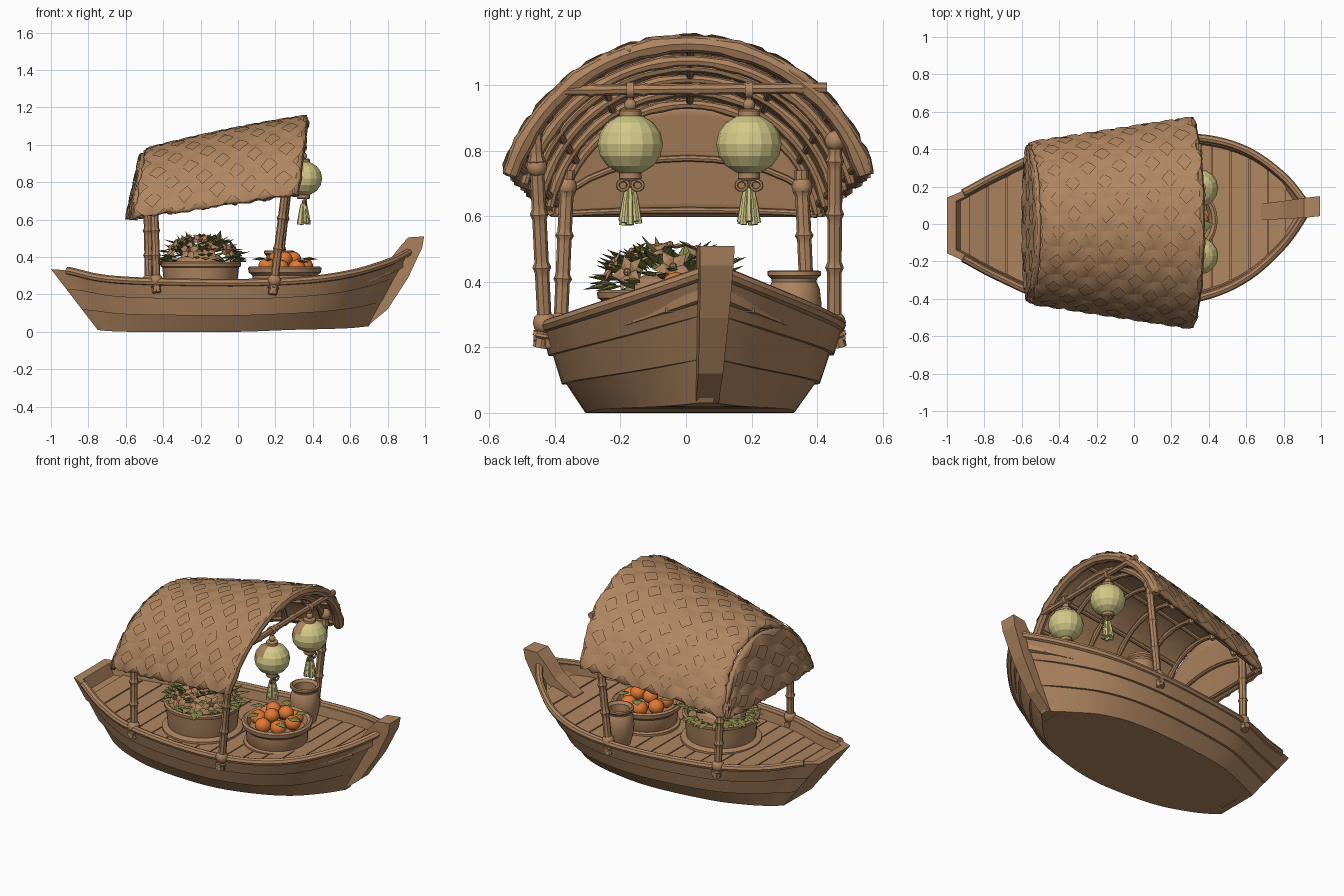
import bpy, bmesh, math, random
from mathutils import Vector as V

if "Cube" in bpy.data.objects:
    bpy.data.objects.remove(bpy.data.objects["Cube"])
random.seed(4)
R = random.uniform

def mat(name, c):
    m = bpy.data.materials.new(name); m.diffuse_color = (*c, 1); return m
WOOD = mat("warm brown", (.43, .236, .118)); YEL = mat("pale yellow", (.66, .59, .25))
OLIVE = mat("olive leaf", (.23, .23, .065)); ORANGE = mat("orange fruit", (.75, .19, .035))

def mesh(name, parts, m=WOOD, smooth=35):
    vs, fs = [], []
    for v, f in parts:
        o = len(vs); vs += [tuple(p) for p in v]; fs += [[i + o for i in q] for q in f]
    me = bpy.data.meshes.new(name); me.from_pydata(vs, [], fs)
    bm = bmesh.new(); bm.from_mesh(me)
    bmesh.ops.recalc_face_normals(bm, faces=bm.faces); bm.to_mesh(me); bm.free()
    me.materials.append(m)
    ob = bpy.data.objects.new(name, me); bpy.context.collection.objects.link(ob)
    if smooth:
        bpy.ops.object.select_all(action='DESELECT')
        ob.select_set(True); bpy.context.view_layer.objects.active = ob
        bpy.ops.object.shade_smooth_by_angle(angle=math.radians(smooth))
    return ob

def loft(rings, cap=True):
    n = len(rings[0]); v = [p for r in rings for p in r]; f = []
    for i in range(len(rings) - 1):
        for j in range(n):
            k = (j + 1) % n
            f.append([i*n + j, i*n + k, (i+1)*n + k, (i+1)*n + j])
    if cap: f += [list(range(n))[::-1], [len(v) - n + j for j in range(n)]]
    return v, f

def grid(fn, nu, nv):
    v = [fn(i / nu, j / nv) for i in range(nu + 1) for j in range(nv + 1)]; w = nv + 1
    return v, [[i*w + j, i*w + j + 1, (i+1)*w + j + 1, (i+1)*w + j] for i in range(nu) for j in range(nv)]

def tube(pts, rad, ref=(1, 0, 0), n=8):
    pts = [V(p) for p in pts]; rings = []
    for i, p in enumerate(pts):
        t = (pts[min(i+1, len(pts)-1)] - pts[max(i-1, 0)]).normalized()
        a = t.cross(V(ref)).normalized(); b = t.cross(a)
        r = rad(i / (len(pts) - 1)) if callable(rad) else rad
        rings.append([p + (a*math.cos(2*math.pi*k/n) + b*math.sin(2*math.pi*k/n))*r for k in range(n)])
    return loft(rings)

def bamboo(a, b, r, nodes, ref=(1, 0, 0)):
    a, b = V(a), V(b); k = nodes * 10
    return tube([a.lerp(b, i/k) for i in range(k+1)], lambda t: r*(1.3 if abs((t*nodes) % 1 - .5) < .06 else 1), ref)

def lathe(prof, c, n=24):
    return loft([[(c[0]+r*math.cos(2*math.pi*k/n), c[1]+r*math.sin(2*math.pi*k/n), c[2]+z)
                  for k in range(n)] for r, z in prof])

def ball(c, r, n=12, sz=1):
    m = n // 2
    return lathe([(max(r*math.sin(math.pi*i/m), .001), -r*sz*math.cos(math.pi*i/m)) for i in range(m+1)], c, n)

# ---- hull: rail x,z,half width then bottom x,z,half width
ST = [(-1, .335, .145, -.75, .01, .12), (-.9, .325, .19, -.69, .004, .155), (-.72, .285, .285, -.57, 0, .21),
      (-.45, .268, .395, -.36, 0, .275), (0, .262, .452, 0, 0, .305), (.35, .275, .435, .27, .01, .28),
      (.6, .31, .35, .47, .015, .21), (.8, .37, .19, .6, .02, .11), (.92, .43, .03, .70, .03, .02)]
def st(t):
    i = min(int(t), 7); u = t - i
    p = [ST[max(0, min(8, i + d))] for d in (-1, 0, 1, 2)]
    return [.5*(2*b + (c-a)*u + (2*a-5*b+4*c-d)*u*u + (3*b-a-3*c+d)*u**3) for a, b, c, d in zip(*p)]
def t_at(x):
    lo, hi = 0, 8
    for _ in range(30):
        mid = (lo + hi) / 2
        lo, hi = (mid, hi) if st(mid)[0] < x else (lo, mid)
    return lo
yc = lambda x: .012 + .05*x + .03*x*x
def ring(t):
    xg, zg, wg, xb, zb, wb = st(t); side = []
    for f, o in ((0, 0), (0, .012), (1/3, 0), (1/3, .014), (2/3, 0), (2/3, .014), (1, .004)):
        y = wb + (wg - wb)*f**.65 + o*min(1, wg/.15)
        side.append((xb + (xg-xb)*f, y, zb + (zg-zb)*f))
    d = .065 if t > .62 else 0
    side += [(xg, max(wg - .035, .002), zg), (xg, max(wg - .045, .001), zg - d)]
    full = [(x, -y, z) for x, y, z in side[::-1]] + side
    return [(x, y + yc(x), z) for x, y, z in full]
ts = [i*.2 for i in range(41)]
mesh("hull", [loft([ring(t) for t in ts])], smooth=25)
def rail(s, t): 
    x, z, w = st(t)[:3]; return (x, yc(x) + s*(w - .008), z)
mesh("gunwale_rails", [tube([rail(s, .9 + 7.1*i/40) for i in range(41)], .021, (0, 0, 1)) for s in (-1, 1)])
# deck boards across the boat
boards = []; x = -.88
while x < .8:
    b = []
    for xx in (x, x + .094):
        _, z, w = st(t_at(xx))[:3]; w -= .04; z -= .067
        b.append([(xx, yc(xx)+w, z), (xx, yc(xx)-w, z), (xx, yc(xx)-w, z+.012), (xx, yc(xx)+w, z+.012)])
    boards.append(loft(b)); x += .1
mesh("deck_boards", boards, smooth=0)
# stem post
prof = [(.68, .28), (.8, .37), (.87, .46), (.91, .505), (.995, .51), (.985, .45), (.91, .29), (.8, .12), (.69, .03), (.62, .035)]
stem = [[(x, yc(x) + .004 + s*(.035 + .04*max(0, z - .05)), z) for x, z in prof] for s in (-1, 1)]
mesh("stem_post", [loft(stem)], smooth=0)
mesh("bottom_plank", [grid(lambda u, v: (-.7 + 1.35*u, yc(u*1.35-.7) + (v-.5)*.12, -.001 + .02*u), 6, 1)], smooth=0)

# ---- canopy surface: u rear to front, v across
def S(u, v, off=0):
    c = .42 + .135*u; zb = .608 + .127*u; sag = .355 + .05*u + .05*u*(1-u)
    r = (c*c + sag*sag) / (2*sag); th = math.atan2(c, r - sag if abs(r-sag) > 1e-6 else 1e-6)
    a = v*th; y = (r+off)*math.sin(a); z = zb + sag - r + (r+off)*math.cos(a); h = (z - zb)/sag
    x0 = -.555 + .06*h; x1 = .312 + .055*h
    return V((x0 + (x1-x0)*u, y + .006, z))
def rear(a, b, off=0):
    p = S(0, a*2 - 1); h = (p.z - .608)*b
    return V((-.555 + .17*h - off - .03*(1-(2*a-1)**2)*(1-b*.6), p.y, .6 + h))
def canopy(u, w):
    j = R(-.012, .012)
    if u in (0, 1): u += j
    if w in (0, 1): w += j*.7
    return S(u, w*2 - 1, R(-.002, .004))
for nm, fn, a, b in (("woven_canopy", canopy, 24, 40), ("rear_panel", rear, 24, 8)):
    ob = mesh(nm, [grid(fn, a, b)], smooth=40)
    md = ob.modifiers.new("thick", 'SOLIDIFY'); md.thickness = .022; md.offset = 0
# herringbone straps on the canopy and rear panel
def weave(fn, lu, lv, step):
    out = []; nu, nv = round(lu/step), round(lv/step)
    for i in range(nu):
        for j in range(nv):
            cu, cv = (i+.5)*step, (j+.5)*step; s = 1 if (i + j) % 2 else -1
            d = math.radians(s*45 + R(-8, 8)); L, W = step*R(1.0, 1.15), step*.36
            def f(p, q):
                p2, q2 = (p-.5)*2*L, (q-.5)*2*W
                uu = (cu + p2*math.cos(d) - q2*math.sin(d))/lu; vv = (cv + p2*math.sin(d) + q2*math.cos(d))/lv
                return fn(min(1, max(0, uu)), min(1, max(0, vv)), .006 + .017*math.sin(math.pi*p))
            out.append(grid(f, 4, 1))
    return out
mesh("canopy_straps", weave(lambda u, v, o: S(u, v*2-1, o), .9, 1.35, .09), smooth=30)
mesh("rear_straps", weave(lambda u, v, o: rear(u, v, o), .84, .36, .09), smooth=30)
# bamboo ribs, purlins and rim
arch = lambda u, off, r, e=1: tube([S(u, -e + 2*e*i/28, off) for i in range(29)],
                                   lambda t: r*(1.25 if round(t*28) % 5 == 2 else 1))
mesh("canopy_ribs", [arch(u, -.03, .014) for u in (.04, .22, .42, .62, .8)] + [arch(.92, -.055, .017, .86)])
mesh("front_rim", [arch(.985, -.012, .026)])
mesh("canopy_purlins", [tube([S(.02 + .95*i/10, v, -.022) for i in range(11)], .012, (0, 0, 1))
                        for v in (-.95, -.7, -.4, .01, .4, .7, .95)])
mesh("rear_battens", [tube([rear(.08+.84*i/12, b, -.02) for i in range(13)], .01, (0, 0, 1)) for b in (.05, .5)])

# ---- posts with knobs and clamps
posts = [((.185, -.428, .2), (.265, -.46, .85), .75), ((.2, .452, .2), (.275, .455, .85), .83),
         ((-.435, -.385, .21), (-.45, -.362, .74), .69), ((-.475, .375, .21), (-.485, .352, .74), .69)]
pp = []
for a, b, kz in posts:
    pp.append(bamboo(a, b, .022, 4))
    at = lambda z: V(a).lerp(V(b), (z - a[2])/(b[2] - a[2]))
    pp += [ball(at(kz), .032), ball(at(.275), .036)]
    pp.append(bamboo(V(a) + V((0, math.copysign(.015, a[1]), 0)), at(.27), .024, 1))
    pp.append(tube([at(.235) + V((0, -.035, 0)), at(.235) + V((0, .035, 0))], .018))
mesh("canopy_posts", pp)
mesh("lantern_bar", [bamboo((.345, -.37, .985), (.345, .43, .992), .017, 5)])

# ---- lanterns
trim, tassel = [], []
for y in (-.17, .192):
    c = (.35, y, .82)
    ob = mesh("lantern", [ball(c, .1, 16, .93)], YEL, 0)
    ob.data.materials.append(WOOD)
    for p in ob.data.polygons:   # browned upper rear patch
        if p.normal.dot(V((-.8, -.3, .45))) > .6: p.material_index = 1
    trim += [lathe([(.03, 0), (.034, .005), (.034, .022), (.026, .027)], (.35, y, z), 16) for z in (.9, .71)]
    trim += [bamboo((.35, y, .92), (.345, y, 1.0), .01, 2), ball((.35, y, .94), .02, 10),
             tube([(.345, y-.012, .985), (.345, y+.012, .985)], .025, n=12), ball((.355, y, .695), .014, 8)]
    for s in (-1, 1):
        trim.append(tube([(.365, y + s*(.022 + .017*math.cos(k*math.pi/5)), .695 + .015*math.sin(k*math.pi/5))
                          for k in range(11)], .006, n=6))
    for k in range(9):
        a = k*2*math.pi/9; ca, sa = math.cos(a), math.sin(a)
        tassel.append(tube([(.352+.01*ca, y+.01*sa, .685), (.352+.018*ca, y+.018*sa, .64),
                            (.352+.026*ca, y+.026*sa, .572 + R(0, .015))], lambda t: .008 + .004*t, (ca, sa, 0.01), 6))
mesh("lantern_trim", trim); mesh("lantern_tassels", tassel, YEL)

# ---- leaves and flowers
def leaf(c, d, L, W, up=V((0, 0, 1))):
    c, d = V(c), V(d).normalized(); s = d.cross(up).normalized()*W; n = s.cross(d).normalized()
    v = [c, c + d*L*.45 + s, c + d*L - n*L*.12, c + d*L*.45 - s, c + d*L*.45 - n*W*.4,
         c + d*L*.45 + n*.006]
    return v, [[0, 1, 5], [1, 2, 5], [2, 3, 5], [3, 0, 5], [0, 4, 1], [1, 4, 2], [2, 4, 3], [3, 4, 0]]
C = V((-.2, -.055, .37)); leaves = []
for i in range(120):
    a = R(0, 2*math.pi); e = R(.02, 1.2); o = V((math.cos(a)*math.cos(e), math.sin(a)*math.cos(e), math.sin(e)*.6))
    leaves.append(leaf(C + o*R(.13, .18), o + V((R(-.4, .4), R(-.4, .4), R(-.15, .25))), R(.08, .115), R(.018, .026)))
mesh("plant_leaves", leaves, OLIVE, 0)
fl = [ball(C + V((0, 0, -.02)), .14, 16, .6)]
for a, e in ((250, 25), (285, 30), (320, 22), (215, 30), (5, 30), (270, 58), (330, 60), (200, 62), (90, 65), (45, 45), (140, 40), (20, 85)):
    a, e = math.radians(a), math.radians(e)
    n = V((math.cos(a)*math.cos(e), math.sin(a)*math.cos(e), math.sin(e)))
    c = C + V((n.x*.2, n.y*.2, n.z*.125 + .01)); p = n.orthogonal().normalized(); q = n.cross(p)
    fl.append(ball(c + n*.008, .012, 8))
    fl += [leaf(c, p*math.cos(k*1.2566) + q*math.sin(k*1.2566) + n*.25, .062, .02, n) for k in range(5)]
mesh("plant_flowers", fl, WOOD, 0)

# ---- baskets and jar
mesh("plant_tub", [lathe([(.185, .2), (.195, .24), (.2, .3), (.205, .345), (.215, .35), (.217, .368), (.205, .375),
                          (.19, .37), (.185, .34), (.01, .34)], (-.2, -.055, 0), 32),
                   lathe([(.2, .2), (.225, .205), (.225, .22), (.2, .23)], (-.2, -.055, 0), 32)])
B = V((.25, .02, 0))
mesh("fruit_basket", [lathe([(.15, .2), (.17, .23), (.172, .3), (.193, .318), (.197, .342), (.185, .35), (.168, .342),
                             (.15, .31), (.01, .305)], B, 32),
                      lathe([(.16, .2), (.185, .205), (.185, .222), (.16, .23)], B, 32)])
fr = [ball(B + V((.105*math.cos(k*.8976), .105*math.sin(k*.8976), .345 + R(-.005, .012))), .046, 14, .9) for k in range(7)]
fr += [ball(B + V((.05*math.cos(k*2.09+.5), .05*math.sin(k*2.09+.5), .39)), .044, 14, .9) for k in range(3)]
mesh("oranges", fr, ORANGE, 60)
mesh("fruit_leaves", [leaf(B + V((.1*math.cos(a), .1*math.sin(a), z)), (math.cos(a+.6), math.sin(a+.6), .1), .085, .03)
     for a, z in ((.4, .385), (1.6, .39), (2.9, .39), (3.8, .385), (5.3, .375), (5.9, .39))], OLIVE, 0)
mesh("clay_jar", [lathe([(.055, .2), (.062, .21), (.08, .28), (.084, .33), (.078, .38), (.068, .4), (.07, .41), (.082, .42),
                         (.082, .432), (.072, .435), (.06, .42), (.058, .36), (.01, .35)], (.22, .33, 0))])

for m in bpy.data.materials:
    if m.users and not m.is_grease_pencil:
        m.use_nodes = True
        m.node_tree.nodes["Principled BSDF"].inputs["Base Color"].default_value = m.diffuse_color
